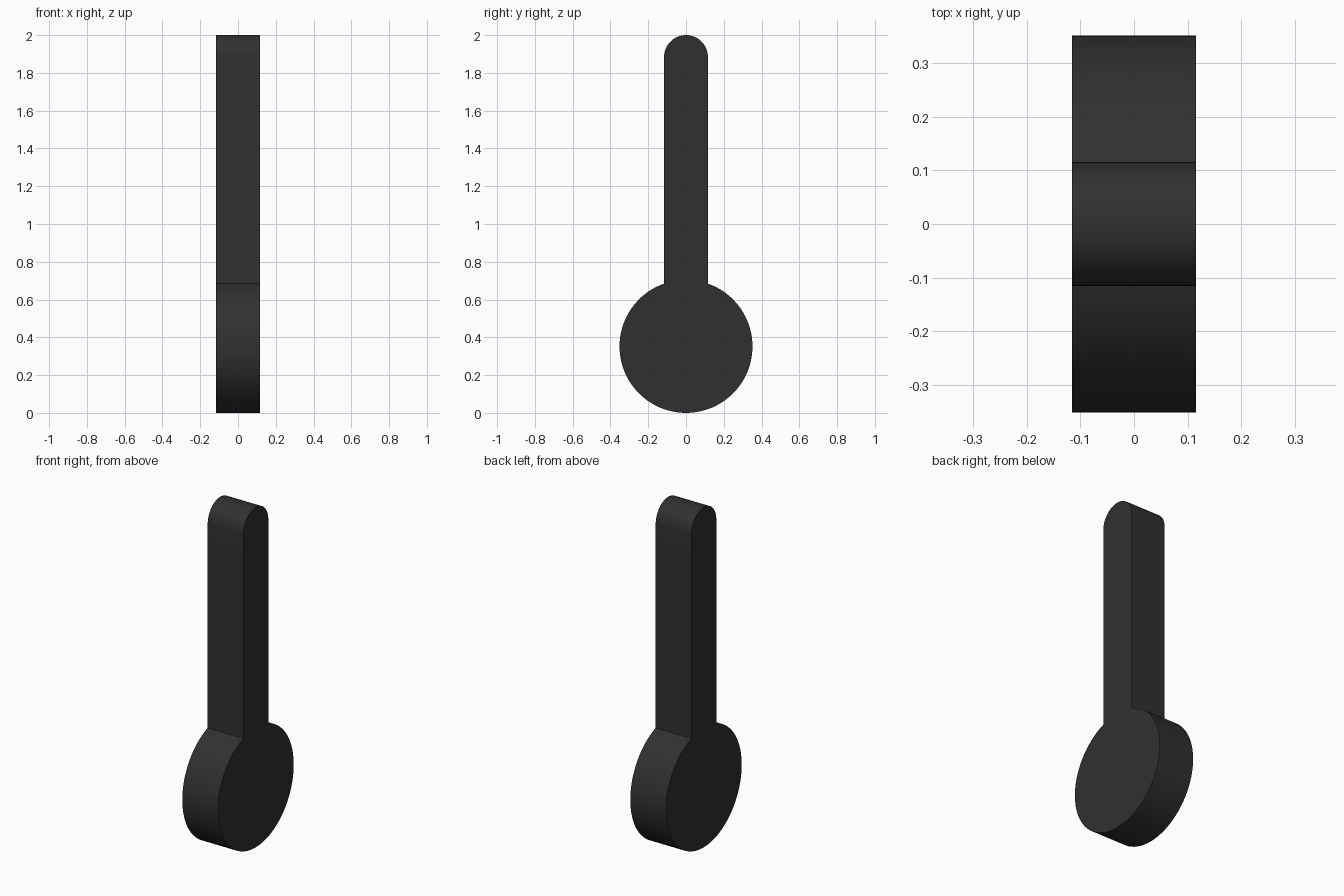
import bpy, bmesh
from math import sin, cos, pi, asin

if "Cube" in bpy.data.objects:
    bpy.data.objects.remove(bpy.data.objects["Cube"])

R = 0.352      # disc radius
W = 0.116      # half width of stem and half thickness
H = 2.0


def arc(cz, r, a0, a1, n):
    """Points (y, z) on a circle, angle measured from +y."""
    return [(r * cos(a0 + (a1 - a0) * i / n), cz + r * sin(a0 + (a1 - a0) * i / n))
            for i in range(n + 1)]


# Keyhole outline: round disc below, round-ended stem above
gap = asin(W / R)
outline = arc(R, R, pi / 2 + gap, 2.5 * pi - gap, 96) + arc(H - W, W, 0, pi, 40)

# Extrude the outline through the thickness
bm = bmesh.new()
face = bm.faces.new([bm.verts.new((-W, y, z)) for y, z in outline])
new = bmesh.ops.extrude_face_region(bm, geom=[face])["geom"]
bmesh.ops.translate(bm, vec=(2 * W, 0, 0),
                    verts=[v for v in new if isinstance(v, bmesh.types.BMVert)])
# The source face may be kept or removed by the extrude, so close any open end
open_edges = [e for e in bm.edges if e.is_boundary]
if open_edges:
    bmesh.ops.holes_fill(bm, edges=open_edges, sides=0)
bmesh.ops.recalc_face_normals(bm, faces=bm.faces)

mesh = bpy.data.meshes.new("lever_handle")
bm.to_mesh(mesh)
bm.free()
handle = bpy.data.objects.new("lever_handle", mesh)
bpy.context.collection.objects.link(handle)

# Dark finish
mat = bpy.data.materials.new("dark_finish")
mat.diffuse_color = (0.03, 0.03, 0.03, 1)
mat.use_nodes = True
mat.node_tree.nodes["Principled BSDF"].inputs["Base Color"].default_value = mat.diffuse_color
mesh.materials.append(mat)

# Smooth rims, sharp edges
bpy.context.view_layer.objects.active = handle
handle.select_set(True)
bpy.ops.object.shade_smooth_by_angle(angle=pi / 6)
